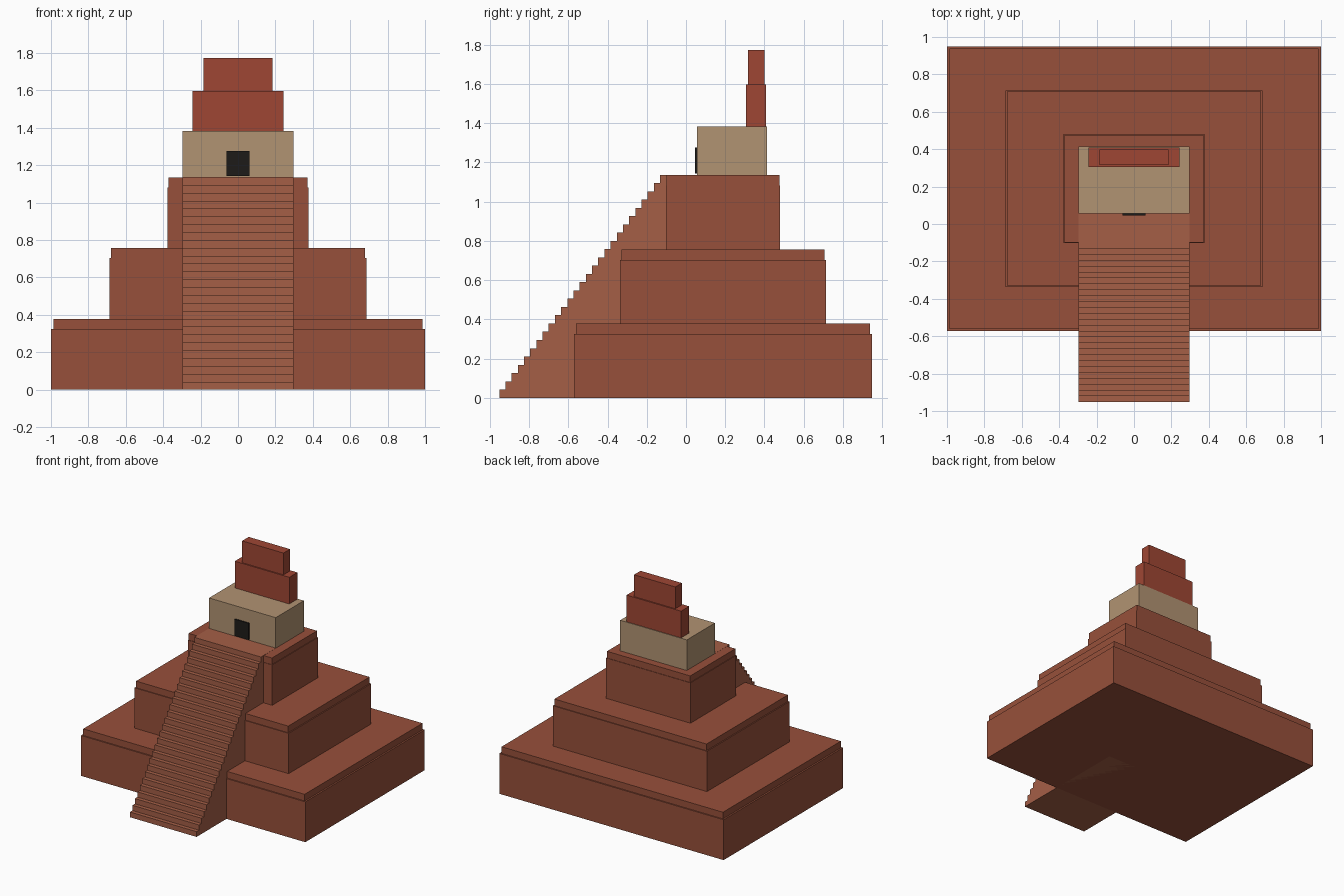
import bpy

if "Cube" in bpy.data.objects:
    bpy.data.objects.remove(bpy.data.objects["Cube"])

def material(name, rgb):
    m = bpy.data.materials.new(name)
    m.diffuse_color = [(c / 255) ** 2.2 for c in rgb] + [1]
    m.use_nodes = True
    m.node_tree.nodes["Principled BSDF"].inputs["Base Color"].default_value = m.diffuse_color
    return m

brick = material("brick", (150, 81, 61))
step_brick = material("step_brick", (163, 95, 72))
red = material("red", (157, 72, 55))
sand = material("sand", (176, 146, 114))
dark = material("dark", (35, 33, 31))

def add_mesh(name, verts, faces, mat):
    me = bpy.data.meshes.new(name)
    me.from_pydata(verts, [], faces)
    me.materials.append(mat)
    ob = bpy.data.objects.new(name, me)
    bpy.context.collection.objects.link(ob)
    return ob

def box(name, hx, y0, y1, z0, z1, mat):
    v = [(x, y, z) for z in (z0, z1) for x, y in ((-hx, y0), (hx, y0), (hx, y1), (-hx, y1))]
    f = [(3, 2, 1, 0), (4, 5, 6, 7), (0, 1, 5, 4), (1, 2, 6, 5), (2, 3, 7, 6), (3, 0, 4, 7)]
    return add_mesh(name, v, f, mat)

# Three stepped platforms, each with a slightly narrower cap
CY, TIER, INSET = 0.189, 0.3785, 0.987
for i, (hx, hy) in enumerate([(1.0, 0.76), (0.687, 0.525), (0.376, 0.291)]):
    z = i * TIER
    box(f"platform_{i + 1}", hx, CY - hy, CY + hy, z, z + 0.325, brick)
    box(f"platform_cap_{i + 1}", hx * INSET, CY - hy * INSET, CY + hy * INSET,
        z + 0.325, z + TIER, brick)

# Stairway: stepped side profile extruded across x
N, TOP, FRONT, LAST = 27, 3 * TIER + 0.001, -0.952, -0.132
rise, run = TOP / N, (LAST - FRONT) / (N - 1)
profile = [(FRONT, 0)]
for i in range(N):
    y = FRONT + i * run
    profile.append((y, (i + 1) * rise))
    profile.append((y + run if i < N - 1 else 0.06, (i + 1) * rise))
profile.append((0.06, 0))
n = len(profile)
verts = [(x, y, z) for x in (-0.297, 0.297) for y, z in profile]
faces = [tuple(range(n))[::-1], tuple(range(n, 2 * n))]
faces += [(i, (i + 1) % n, n + (i + 1) % n, n + i) for i in range(n)]
add_mesh("stairway", verts, faces, step_brick)

# Temple with doorway, and the two-stage roof comb
box("temple", 0.297, 0.056, 0.414, 3 * TIER, 1.382, sand)
box("doorway", 0.062, 0.046, 0.06, 1.143, 1.277, dark)
box("roof_comb_lower", 0.243, 0.306, 0.409, 1.382, 1.597, red)
box("roof_comb_upper", 0.184, 0.316, 0.399, 1.597, 1.773, red)

# Consistent outward normals
import bmesh
for ob in bpy.context.collection.objects:
    bm = bmesh.new()
    bm.from_mesh(ob.data)
    bmesh.ops.recalc_face_normals(bm, faces=bm.faces)
    bm.to_mesh(ob.data)
    bm.free()
